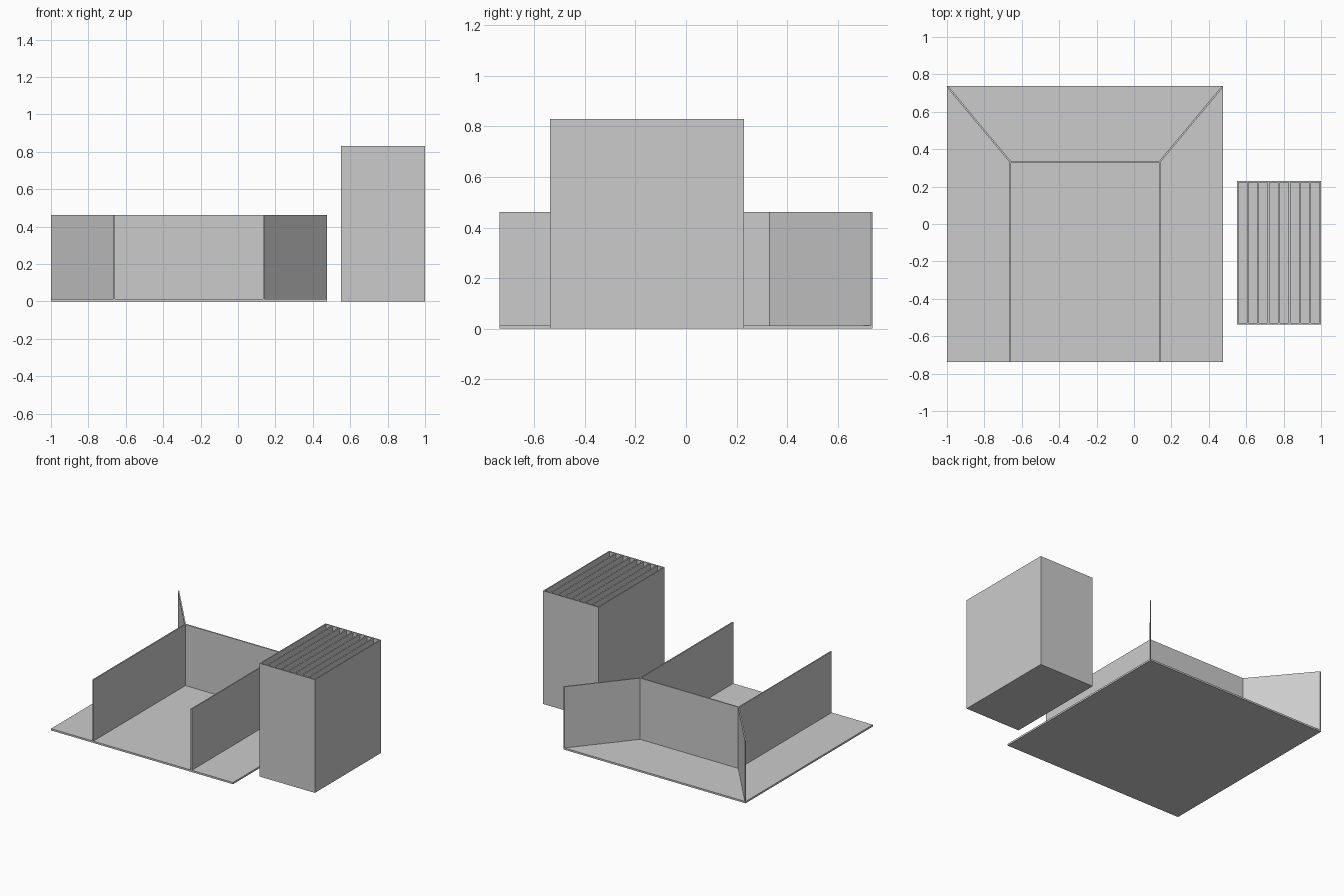
import bpy, bmesh

if "Cube" in bpy.data.objects:
    bpy.data.objects.remove(bpy.data.objects["Cube"])

CX = -0.262           # centre line of the booth
HALF = 0.738          # half size of the square floor
WALL_X, WALL_Y = 0.404, 0.338   # outer faces of the inner room
T = 0.009             # sheet thickness
Z0, Z1 = 0.013, 0.462


def make_object(name, bm):
    bmesh.ops.recalc_face_normals(bm, faces=bm.faces[:])
    mesh = bpy.data.meshes.new(name)
    bm.to_mesh(mesh)
    bm.free()
    obj = bpy.data.objects.new(name, mesh)
    bpy.context.collection.objects.link(obj)
    return obj


def add_prism(bm, outline, z0, z1):
    face = bm.faces.new([bm.verts.new((x, y, z0)) for x, y in outline])
    ext = bmesh.ops.extrude_face_region(bm, geom=[face])
    for v in ext["geom"]:
        if isinstance(v, bmesh.types.BMVert):
            v.co.z = z1


def prism(name, outline, z0, z1):
    bm = bmesh.new()
    add_prism(bm, outline, z0, z1)
    return make_object(name, bm)


def rect(x0, x1, y0, y1):
    return [(x0, y0), (x1, y0), (x1, y1), (x0, y1)]


# Floor sheet
prism("floor", rect(CX - HALF, CX + HALF, -HALF, HALF), 0, Z0)

# Back wall
prism("back_wall", rect(CX - WALL_X, CX + WALL_X, WALL_Y - T, WALL_Y), Z0, Z1)

# Side walls and diagonal fins running to the rear corners
for side, s in (("left", -1), ("right", 1)):
    a, b = sorted((CX + s * WALL_X, CX + s * (WALL_X - T)))
    prism(side + "_wall", rect(a, b, -HALF, WALL_Y - T), Z0, Z1)
    fin = [(WALL_X, WALL_Y - 0.007), (HALF, HALF - 0.007), (HALF, HALF),
           (HALF - 0.006, HALF), (WALL_X - 0.006, WALL_Y)]
    prism(side + "_diagonal_fin", [(CX + s * x, y) for x, y in fin], Z0, Z1)

# Storage rack: open box with eight tall slots
BX0, BX1, BY0, BY1, BH = 0.55, 1.0, -0.537, 0.229, 0.83
rack = prism("storage_rack", rect(BX0, BX1, BY0, BY1), 0, BH)
bm = bmesh.new()
pitch = (BX1 - BX0 - 0.006) / 8
for i in range(8):
    x = BX0 + 0.003 + i * pitch
    add_prism(bm, rect(x + 0.005, x + pitch - 0.005, BY0 + 0.008, BY1 - 0.008),
              0.013, BH + 0.1)
cutter = make_object("slot_cutter", bm)
cutter.hide_render = True

mod = rack.modifiers.new("slots", "BOOLEAN")
mod.operation = "DIFFERENCE"
mod.solver = "EXACT"
mod.object = cutter
bpy.context.view_layer.objects.active = rack
bpy.ops.object.modifier_apply(modifier=mod.name)
bpy.data.objects.remove(cutter)
